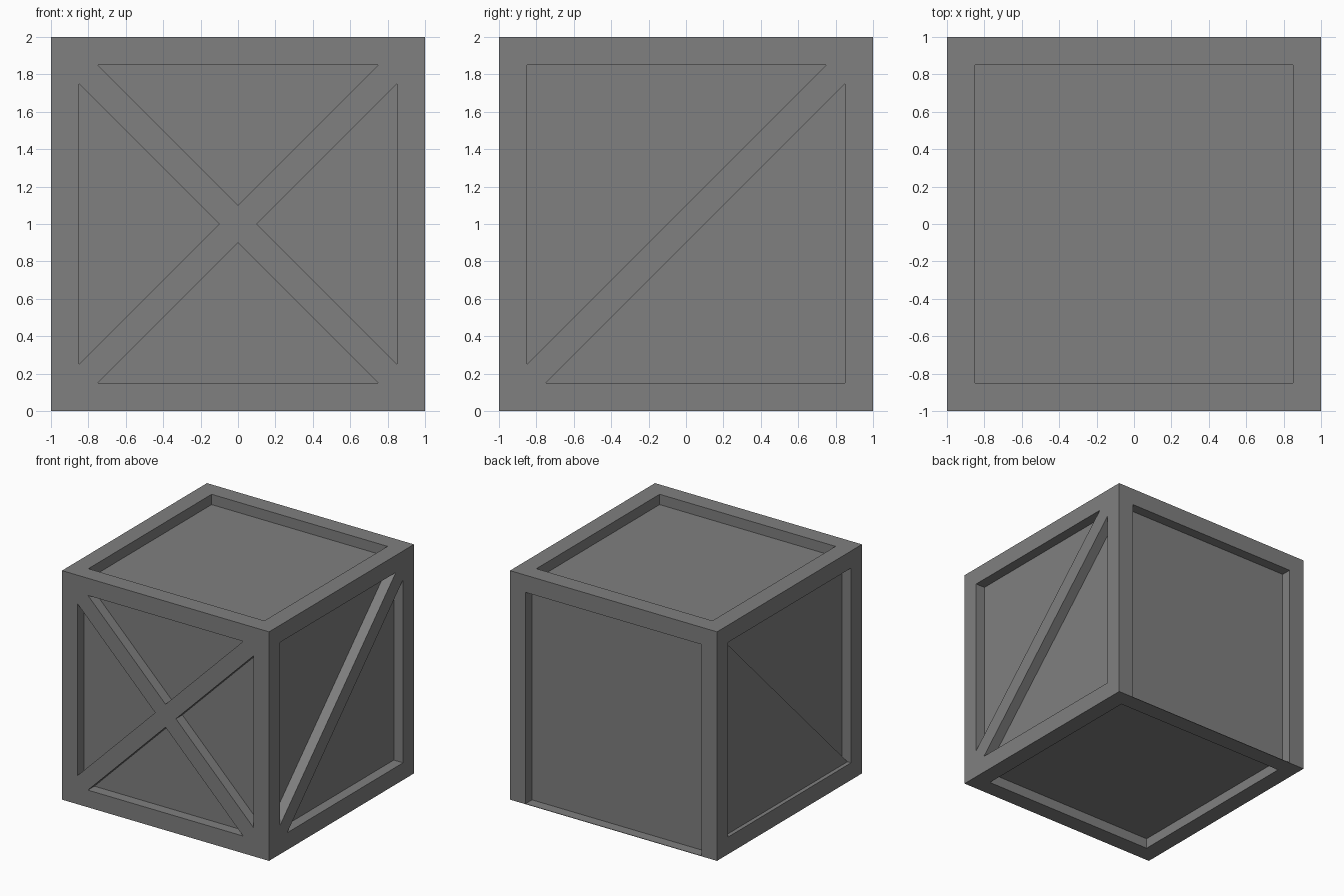
import bpy, bmesh
from mathutils import Vector

old = bpy.data.objects.get("Cube")
if old:
    bpy.data.objects.remove(old, do_unlink=True)

HALF = 1.0      # half the crate's side
IN = 0.85       # inner edge of the frame
DEPTH = 0.09    # recess depth
GAP = 0.10      # brace offset from the diagonal
CENTRE = Vector((0, 0, HALF))
X, Y, Z = Vector((1, 0, 0)), Vector((0, 1, 0)), Vector((0, 0, 1))

grey = bpy.data.materials.new("crate grey")
grey.use_nodes = True
colour = (0.215, 0.215, 0.215, 1)
grey.diffuse_color = colour
grey.node_tree.nodes["Principled BSDF"].inputs["Base Color"].default_value = colour


def make_object(name, bm):
    bmesh.ops.recalc_face_normals(bm, faces=bm.faces)
    mesh = bpy.data.meshes.new(name)
    bm.to_mesh(mesh)
    bm.free()
    mesh.materials.append(grey)
    ob = bpy.data.objects.new(name, mesh)
    bpy.context.collection.objects.link(ob)
    return ob


def add_recess(bm, outline, u, v, normal, depth=DEPTH):
    """Add a prism that sinks an outline (u, v) into the face with this normal."""
    verts = [bm.verts.new(CENTRE + u * a + v * b + normal * (HALF - depth))
             for a, b in outline]
    face = bm.faces.new(verts)
    top = bmesh.ops.extrude_face_region(bm, geom=[face])["geom"]
    moved = [g for g in top if isinstance(g, bmesh.types.BMVert)]
    bmesh.ops.translate(bm, verts=moved, vec=normal * (depth + 0.1))


square = [(-IN, -IN), (IN, -IN), (IN, IN), (-IN, IN)]
cuts = bmesh.new()

# Front: four triangles leave a crossed brace
end = IN - GAP
for u, v in ((X, Z), (X, -Z), (Z, X), (Z, -X)):
    add_recess(cuts, [(-end, IN), (end, IN), (0, GAP)], u, v, -Y)

# One side: two triangles leave a single diagonal brace
for s in (1, -1):
    add_recess(cuts, [(-IN * s, IN * s), (end * s, IN * s), (-IN * s, -end * s)], Y, Z, X)

# Other side: two triangular panels at different depths, with no brace
add_recess(cuts, [(-IN, -IN), (IN, IN), (-IN, IN)], Y, Z, -X, DEPTH)
add_recess(cuts, [(-IN, -IN), (IN, IN), (IN, -IN)], Y, Z, -X, 0.035)

# Top and bottom: plain square recesses
for normal in (Z, -Z):
    add_recess(cuts, square, X, Y, normal)

# Back: recess running down to a thin sill
sill = -HALF + 0.004
add_recess(cuts, [(-IN, sill), (IN, sill), (IN, IN), (-IN, IN)], X, Z, Y)

cutter = make_object("recess_cutter", cuts)
cutter.hide_render = True

# Crate body
body = bmesh.new()
bmesh.ops.create_cube(body, size=2 * HALF)
bmesh.ops.translate(body, verts=body.verts, vec=CENTRE)
crate = make_object("crate", body)

mod = crate.modifiers.new("recesses", 'BOOLEAN')
mod.operation = 'DIFFERENCE'
mod.solver = 'EXACT'
mod.use_self = True
mod.object = cutter
bpy.context.view_layer.objects.active = crate
crate.select_set(True)
bpy.ops.object.modifier_apply(modifier=mod.name)
bpy.data.objects.remove(cutter, do_unlink=True)
